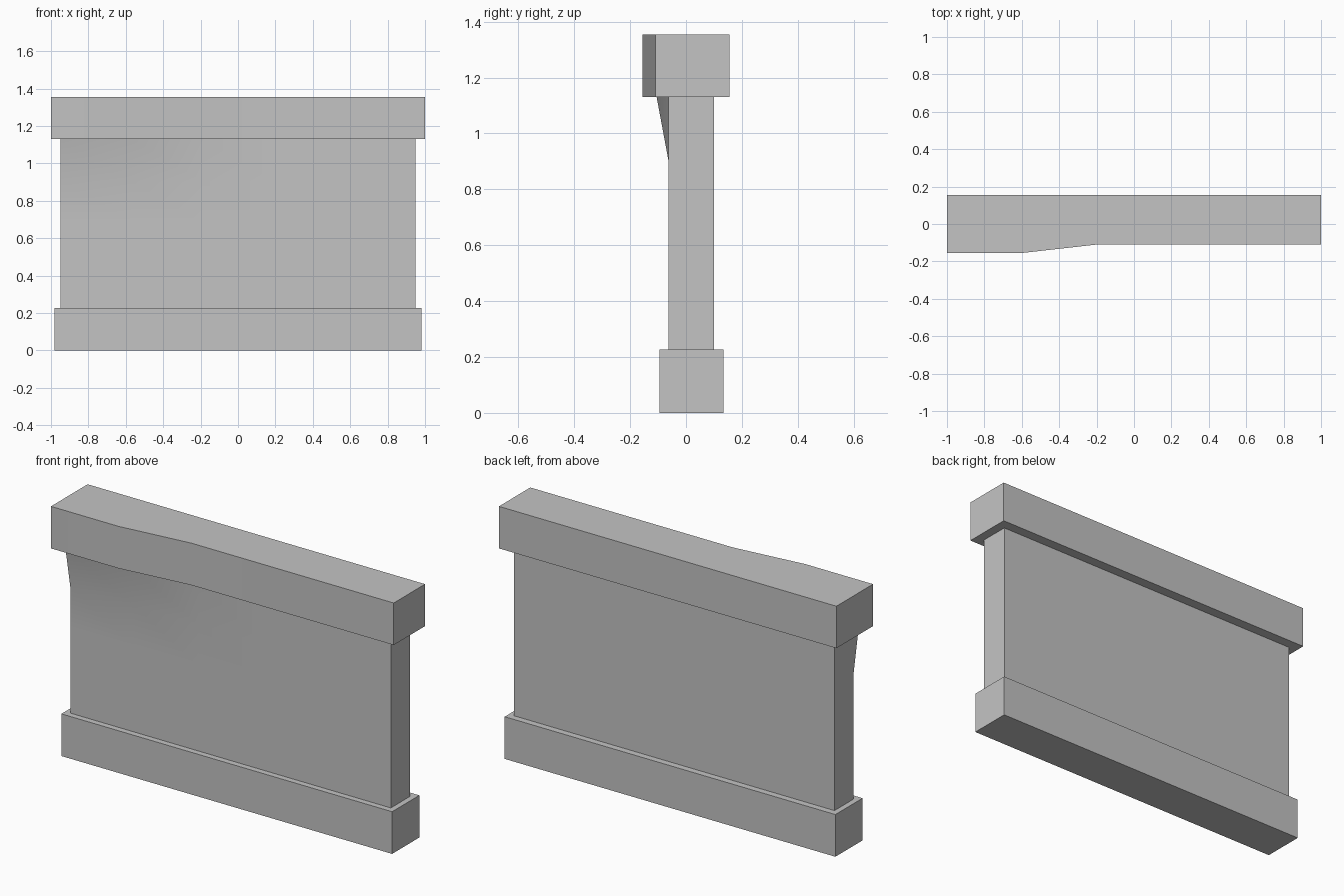
import bpy
import bmesh
import math
from mathutils import Matrix, Vector

if "Cube" in bpy.data.objects:
    bpy.data.objects.remove(bpy.data.objects["Cube"], do_unlink=True)

grey = bpy.data.materials.new("plain grey")
grey.use_nodes = True
colour = (0.55, 0.55, 0.55, 1)
grey.diffuse_color = colour
grey.node_tree.nodes["Principled BSDF"].inputs["Base Color"].default_value = colour


def slab(name, half_width, y0, y1, z0, z1, columns=1, rows=1, bulge=None):
    """Box cut into columns and rows; bulge(x, z) pushes the front face out."""
    bm = bmesh.new()
    size = Vector((2 * half_width, y1 - y0, z1 - z0))
    centre = Vector((0, (y0 + y1) / 2, (z0 + z1) / 2))
    bmesh.ops.create_cube(bm, size=1, matrix=Matrix.Translation(centre) @ Matrix.Diagonal(size.to_4d()))

    def cut(point, normal):
        bmesh.ops.bisect_plane(bm, geom=bm.verts[:] + bm.edges[:] + bm.faces[:],
                               plane_co=point, plane_no=normal)

    for i in range(1, columns):
        cut((-half_width + size.x * i / columns, 0, 0), (1, 0, 0))
    for i in range(1, rows):
        cut((0, 0, z0 + size.z * i / rows), (0, 0, 1))
    if bulge:
        for v in bm.verts:
            if v.co.y < y0 + 0.001:
                v.co.y -= bulge(v.co.x, v.co.z)
    bmesh.ops.recalc_face_normals(bm, faces=bm.faces)

    mesh = bpy.data.meshes.new(name)
    bm.to_mesh(mesh)
    bm.free()
    mesh.materials.append(grey)
    obj = bpy.data.objects.new(name, mesh)
    bpy.context.collection.objects.link(obj)
    bpy.ops.object.select_all(action="DESELECT")
    obj.select_set(True)
    bpy.context.view_layer.objects.active = obj
    bpy.ops.object.shade_smooth_by_angle(angle=math.radians(30))
    return obj


# Plinth
slab("plinth", 0.98, -0.095, 0.135, 0, 0.226)

# Wall panel, swelling forward at its upper right corner
slab("wall_panel", 0.95, -0.063, 0.10, 0.226, 1.13, columns=5, rows=4,
     bulge=lambda x, z: 0.042 if x < -0.5 and z > 1.1 else 0)

# Coping, stepping forward over the swelling
slab("coping", 1.0, -0.11, 0.155, 1.13, 1.355, columns=5,
     bulge=lambda x, z: 0.045 if x < -0.5 else 0)
